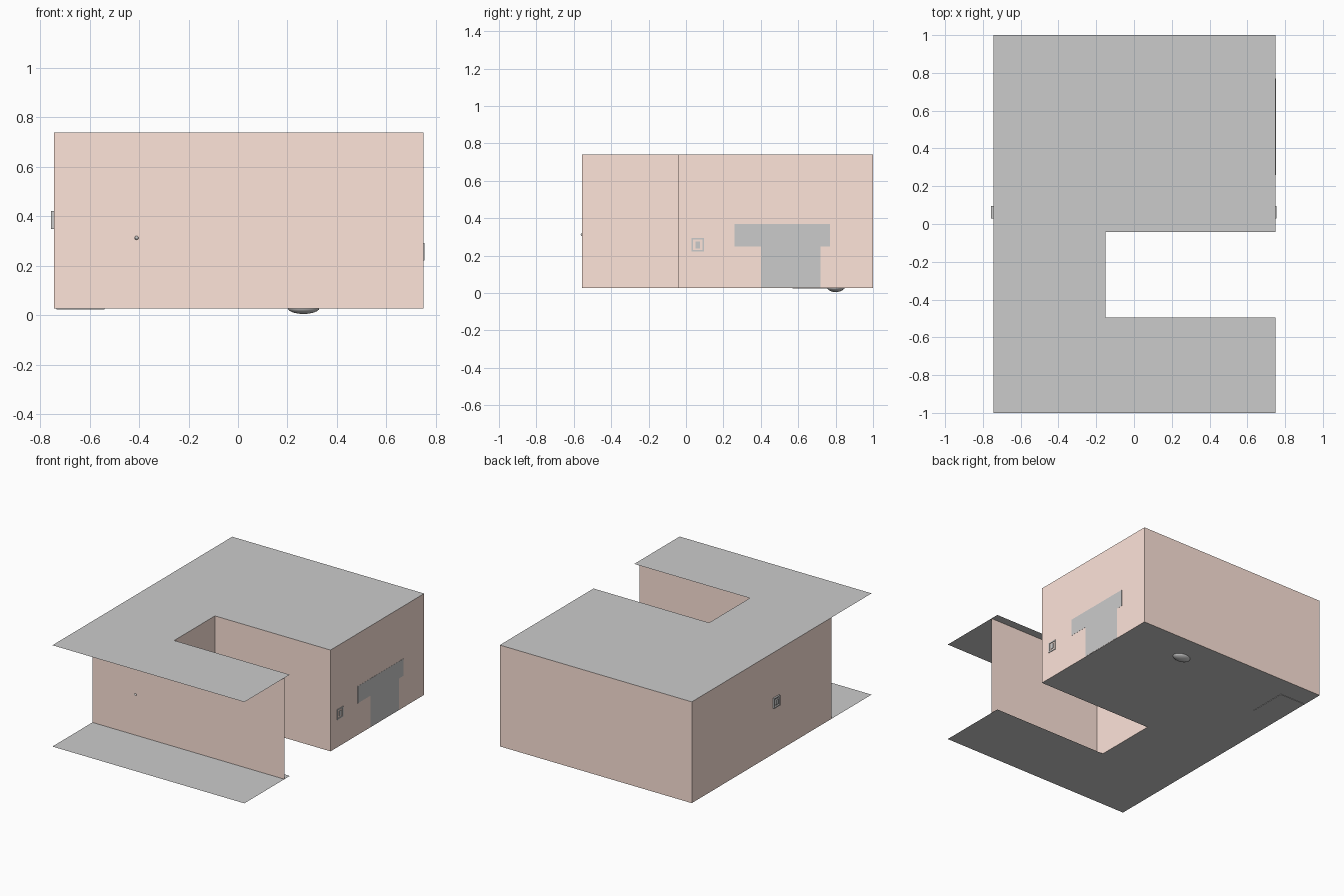
import bpy, bmesh
from mathutils import Matrix

if "Cube" in bpy.data.objects:
    bpy.data.objects.remove(bpy.data.objects["Cube"])

L, R, FRONT, BACK = -0.745, 0.75, -0.555, 1.0
FLOOR, CEIL = 0.027, 0.74
NOTCH_X, NOTCH_Y0, NOTCH_Y1 = -0.15, -0.495, -0.042


def finish(name, bm, mat=None):
    mesh = bpy.data.meshes.new(name)
    bm.to_mesh(mesh)
    bm.free()
    if mat:
        mesh.materials.append(mat)
    obj = bpy.data.objects.new(name, mesh)
    bpy.context.collection.objects.link(obj)
    return obj


def box(name, lo, hi, mat=None):
    size = [b - a for a, b in zip(lo, hi)]
    mid = [(a + b) / 2 for a, b in zip(lo, hi)]
    bm = bmesh.new()
    bmesh.ops.create_cube(bm, size=1, matrix=Matrix.Translation(mid) @ Matrix.Diagonal((*size, 1)))
    return finish(name, bm, mat)


def slab(name, z):
    # C-shaped sheet shared by floor and ceiling
    outline = [(L, -1), (R, -1), (R, NOTCH_Y0), (NOTCH_X, NOTCH_Y0),
               (NOTCH_X, NOTCH_Y1), (R, NOTCH_Y1), (R, BACK), (L, BACK)]
    bm = bmesh.new()
    bm.faces.new([bm.verts.new((x, y, z)) for x, y in outline])
    return finish(name, bm)


def wall(name, path, mat):
    # Vertical sheet following a plan path
    bm = bmesh.new()
    pairs = [(bm.verts.new((x, y, FLOOR)), bm.verts.new((x, y, CEIL))) for x, y in path]
    for (a, b), (c, d) in zip(pairs, pairs[1:]):
        bm.faces.new((a, c, d, b))
    bmesh.ops.recalc_face_normals(bm, faces=bm.faces)
    return finish(name, bm, mat)


paint = bpy.data.materials.new("wall_paint")
paint.diffuse_color = (1.0, 0.78, 0.70, 1)
paint.use_nodes = True
paint.node_tree.nodes["Principled BSDF"].inputs["Base Color"].default_value = paint.diffuse_color

# Shell
slab("floor", FLOOR)
slab("ceiling", CEIL)
wall("room_walls", [(NOTCH_X, FRONT), (NOTCH_X, NOTCH_Y1), (R, NOTCH_Y1),
                    (R, BACK), (L, BACK), (L, FRONT), (NOTCH_X, FRONT)], paint)
wall("balcony_wall", [(NOTCH_X, FRONT), (R, FRONT)], paint)

# Bed: headboard touches the right wall and shows on its outer face
box("bed_base", (0.05, 0.29, 0.028), (0.74, 0.76, 0.13))
box("headboard", (0.72, 0.26, 0.25), (R + 0.001, 0.77, 0.37))
box("headboard_support", (0.72, 0.40, 0.029), (R + 0.001, 0.72, 0.25))

# Low cabinet against the left wall
box("cabinet", (-0.735, 0.57, 0.024), (-0.54, 0.85, 0.30))

# Wall switches: square frame with a central rocker on the outer face
for side, x, z in (("right", R, 0.257), ("left", L, 0.385)):
    s = 1 if side == "right" else -1
    depth = 0.004 if s > 0 else 0.011
    y0, y1, h, t = 0.03, 0.096, 0.036, 0.008
    xs = sorted((x - s * 0.005, x + s * depth))
    parts = {"bottom": (y0, y1, z - h, z - h + t), "top": (y0, y1, z + h - t, z + h),
             "front": (y0, y0 + t, z - h, z + h), "back": (y1 - t, y1, z - h, z + h),
             "rocker": (y0 + 0.022, y1 - 0.022, z - 0.018, z + 0.018)}
    for part, (a, b, c, d) in parts.items():
        box(f"{side}_switch_{part}", (xs[0], a, c), (xs[1], b, d))

# Small knob on the front wall
bm = bmesh.new()
bmesh.ops.create_uvsphere(bm, u_segments=12, v_segments=8, radius=0.008,
                          matrix=Matrix.Translation((-0.41, FRONT, 0.313)))
finish("wall_knob", bm)

# Soft item sagging through the floor beside the bed
bm = bmesh.new()
bmesh.ops.create_uvsphere(bm, u_segments=20, v_segments=10, radius=1,
                          matrix=Matrix.Translation((0.265, 0.80, 0.03)) @ Matrix.Diagonal((0.065, 0.045, 0.025, 1)))
cushion = finish("floor_cushion", bm)
cushion.data.polygons.foreach_set("use_smooth", [True] * len(cushion.data.polygons))
